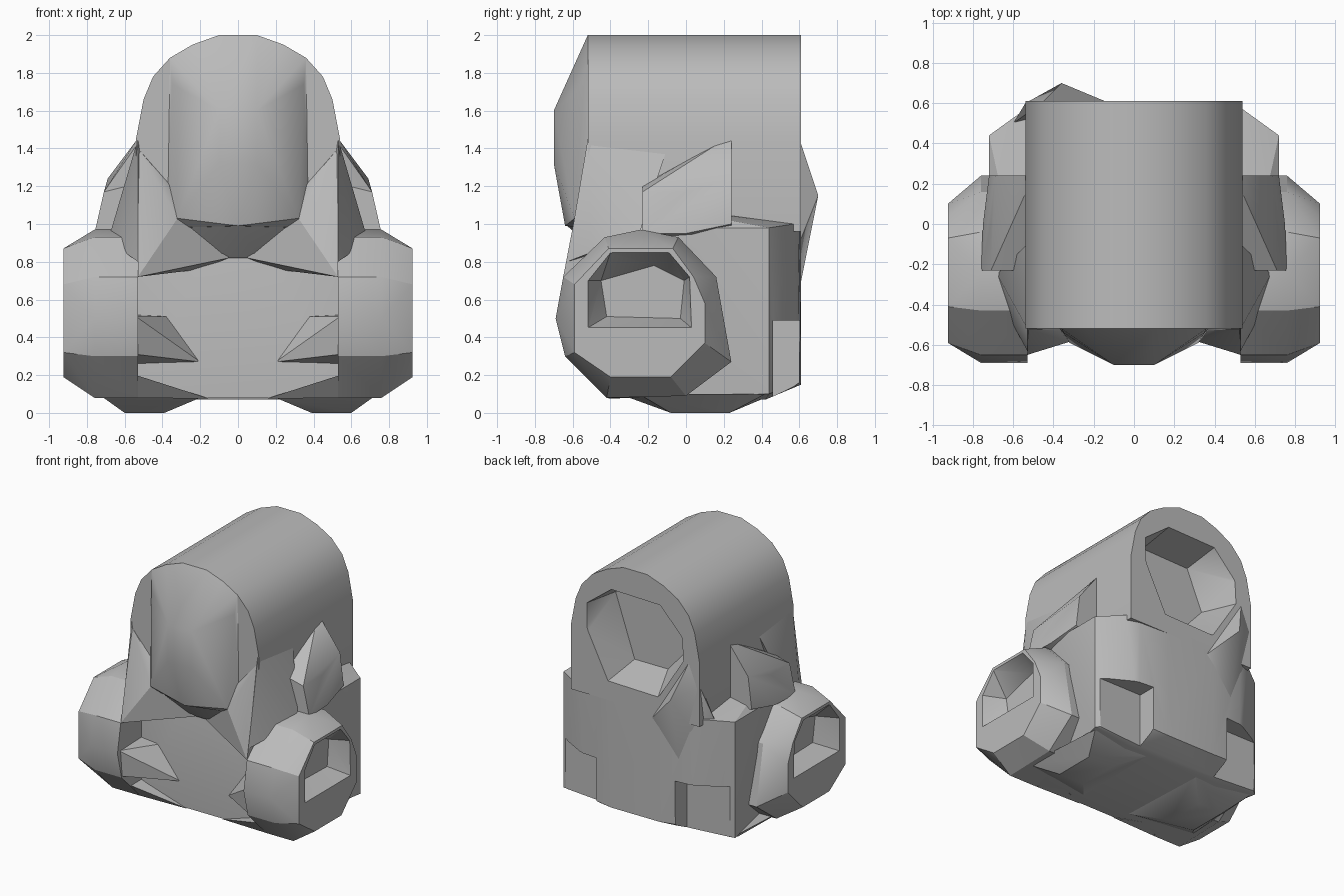
import bpy, bmesh, math

if "Cube" in bpy.data.objects:
    bpy.data.objects.remove(bpy.data.objects["Cube"], do_unlink=True)

grey = bpy.data.materials.new("plain_grey")
grey.use_nodes = True
tone = (0.5, 0.5, 0.5, 1)
grey.diffuse_color = tone
grey.node_tree.nodes["Principled BSDF"].inputs["Base Color"].default_value = tone


def hull(name, points, both=False, side=1, smooth=25):
    """Solid wrapped around points; both adds their mirror image in x."""
    pts = [(x * side, y, z) for x, y, z in points]
    if both:
        pts += [(-x, y, z) for x, y, z in pts if x]
    bm = bmesh.new()
    for p in pts:
        bm.verts.new(p)
    out = bmesh.ops.convex_hull(bm, input=bm.verts)
    spare = {g for g in out["geom_interior"] + out["geom_unused"]
             if isinstance(g, bmesh.types.BMVert)}
    bmesh.ops.delete(bm, geom=list(spare), context="VERTS")
    bmesh.ops.dissolve_limit(bm, angle_limit=math.radians(1),
                             verts=bm.verts, edges=bm.edges)
    bmesh.ops.recalc_face_normals(bm, faces=bm.faces)
    mesh = bpy.data.meshes.new(name)
    bm.to_mesh(mesh)
    bm.free()
    mesh.materials.append(grey)
    ob = bpy.data.objects.new(name, mesh)
    bpy.context.collection.objects.link(ob)
    finish(ob, smooth)
    return ob


def finish(ob, angle):
    bpy.ops.object.select_all(action="DESELECT")
    ob.select_set(True)
    bpy.context.view_layer.objects.active = ob
    bpy.ops.object.shade_smooth_by_angle(angle=math.radians(angle))


def carve(ob, cutter):
    """Cut a hollow and discard the cutter."""
    cutter.hide_render = True
    mod = ob.modifiers.new("hollow", "BOOLEAN")
    mod.operation = "DIFFERENCE"
    mod.solver = "EXACT"
    mod.object = cutter
    finish(ob, 28)
    bpy.ops.object.modifier_apply(modifier=mod.name)
    bpy.data.objects.remove(cutter, do_unlink=True)
    finish(ob, 28)


def ring_x(x, outline):
    return [(x, y, z) for y, z in outline]


def ring_y(y, outline):
    return [(x, y, z) for x, z in outline]


FRONT, BACK = -0.52, 0.61

# Arched upper body
arch = [(0.1, 2), (0.24, 1.95), (0.36, 1.88), (0.45, 1.78),
        (0.5, 1.66), (0.54, 1.45)]
base = [(0.54, 0.96)]
body = hull("arched_body", ring_y(FRONT, arch + base) + ring_y(BACK, arch + base), True)

# Hollow in the back of the arch, with a sloping floor
rim = [(0.41, 1.65), (0.2, 1.81), (-0.21, 1.8), (-0.4, 1.6),
       (-0.41, 1.42), (-0.2, 1.09), (0.23, 1.1), (0.41, 1.46)]
inner = [(0.36, 1.64), (0.2, 1.76), (-0.2, 1.75), (-0.33, 1.45),
         (-0.08, 1.17), (0.2, 1.17), (0.26, 1.41)]
carve(body, hull("back_hollow_cutter",
                 ring_y(BACK + 0.02, rim) + ring_y(BACK - 0.28, inner)))

# Bulging front with a blunt central ridge
hull("front_bulge",
     ring_y(FRONT, arch[:3]) + ring_y(FRONT, [(0.37, 1.2), (0.36, 0.98)])
     + [(0.1, -0.7, 1.6), (0.1, -0.7, 1.32), (0.35, -0.54, 1.74),
        (0.32, -0.59, 1.03), (0, -0.64, 0.99)], True, smooth=35)

# Pointed chin sloping back under the bulge
hull("chin", [(0.32, -0.585, 1.04), (0, -0.64, 1.0), (0.1, -0.44, 0.82),
              (0.32, -0.35, 1.04), (0.1, -0.35, 0.82)], True)

# Broad swelling on the back wall
hull("back_swelling",
     [(-0.36, 0.7, 1.15), (-0.12, 0.6, 0.9), (-0.46, 0.6, 1.45), (-0.54, 0.6, 1.25),
      (-0.6, 0.5, 0.97), (-0.36, 0.59, 0.6), (-0.56, 0.5, 0.7)], smooth=50)

# Broad lower body with a rounded back and a recessed front
lower = hull("lower_body",
             [(0.72, 0.44, 0.98), (0.72, 0.44, 0.1), (0.45, 0.6, 1.0),
              (0.54, 0.57, 1.0), (0.45, 0.59, 0.17), (0.2, BACK, 1.0),
              (0.2, BACK, 0.15), (0.4, 0.42, 0.07), (0.53, -0.4, 0.08),
              (0.6, -0.4, 0.9), (0.2, -0.43, 0.78), (0.58, -0.2, 1.1),
              (0.72, 0, 0.98)], True, smooth=28)

# Drum outlines in y and z
drum = [(-0.65, 0.72), (-0.69, 0.5), (-0.64, 0.3), (-0.42, 0.08),
        (0, 0.09), (0.24, 0.27), (0.16, 0.72), (-0.04, 0.93),
        (-0.24, 0.97), (-0.43, 0.93)]
cap = [(-0.59, 0.68), (-0.59, 0.32), (-0.4, 0.19), (-0.08, 0.19),
       (0.1, 0.37), (0.1, 0.58), (0.04, 0.72), (-0.07, 0.87), (-0.41, 0.87)]
pocket = [(-0.52, 0.45), (0.03, 0.45), (0.02, 0.72),
          (-0.09, 0.85), (-0.4, 0.85), (-0.52, 0.7)]
pocket_floor = [(-0.42, 0.51), (-0.03, 0.5), (-0.01, 0.7), (-0.17, 0.78), (-0.45, 0.7)]

for side, word in ((1, "left"), (-1, "right")):
    # Notch in each lower back corner
    notch = [(0.46, 0), (0.7, 0), (0.46, 0.49), (0.7, 0.49)]
    carve(lower, hull("notch_cutter", ring_x(0.33, notch) + ring_x(0.8, notch), side=side))

    # Shallow foot under the body
    hull(word + "_foot",
         [(0.39, -0.08, 0), (0.39, 0.23, 0), (0.6, -0.08, 0), (0.6, 0.23, 0),
          (0.2, -0.3, 0.08), (0.2, 0.42, 0.08), (0.74, -0.25, 0.1),
          (0.7, 0.42, 0.1)], side=side)

    # Side drum with a hollow in its outer cap
    wheel = hull(word + "_side_drum",
                 ring_x(0.53, drum) + ring_x(0.76, drum) + ring_x(0.925, cap), side=side)
    carve(wheel, hull("pocket_cutter",
                      ring_x(0.93, pocket) + ring_x(0.77, pocket_floor), side=side))

    # Shelf-like shoulder rising to a peak at the rear
    hull(word + "_shoulder",
         [(0.5, 0.24, 1.47), (0.54, 0.24, 1.44), (0.69, 0.24, 1.24),
          (0.5, -0.23, 1.21), (0.59, -0.23, 1.2), (0.71, -0.23, 1.17), (0.71, 0, 1.17),
          (0.72, 0.24, 1.0), (0.76, -0.23, 0.95), (0.75, 0, 0.95),
          (0.5, -0.23, 0.9), (0.5, 0.24, 0.9)], side=side)

    # Flank spreading from the arch to the drum in front of the shoulder
    hull(word + "_flank",
         [(0.53, FRONT, 1.45), (0.58, -0.34, 1.22), (0.6, -0.5, 0.85),
          (0.53, -0.63, 0.8), (0.6, -0.2, 1.18), (0.53, -0.1, 1.4),
          (0.68, -0.25, 0.94), (0.4, -0.4, 1.3), (0.4, -0.4, 0.85)], side=side)

    # Fairing below the bulge, roofing the front recess
    hull(word + "_front_fairing",
         [(0.53, FRONT, 1.4), (0.53, -0.65, 0.72), (0.32, -0.585, 1.03),
          (0.36, -0.53, 1.2), (0.05, -0.45, 0.82), (0.2, -0.38, 0.76),
          (0.05, -0.38, 0.95), (0.53, -0.38, 0.72), (0.4, -0.38, 1.3)], side=side)

    # Wedges bracing the drum against the recessed panel
    hull(word + "_front_brace",
         [(0.54, -0.66, 0.51), (0.54, -0.64, 0.31), (0.2, -0.4, 0.27),
          (0.38, -0.42, 0.51), (0.54, -0.35, 0.52), (0.54, -0.35, 0.25)], side=side)
    hull(word + "_lower_brace",
         [(0.54, -0.53, 0.2), (0.54, -0.42, 0.08), (0.15, -0.4, 0.075),
          (0.54, -0.3, 0.2), (0.4, -0.3, 0.08)], side=side)
